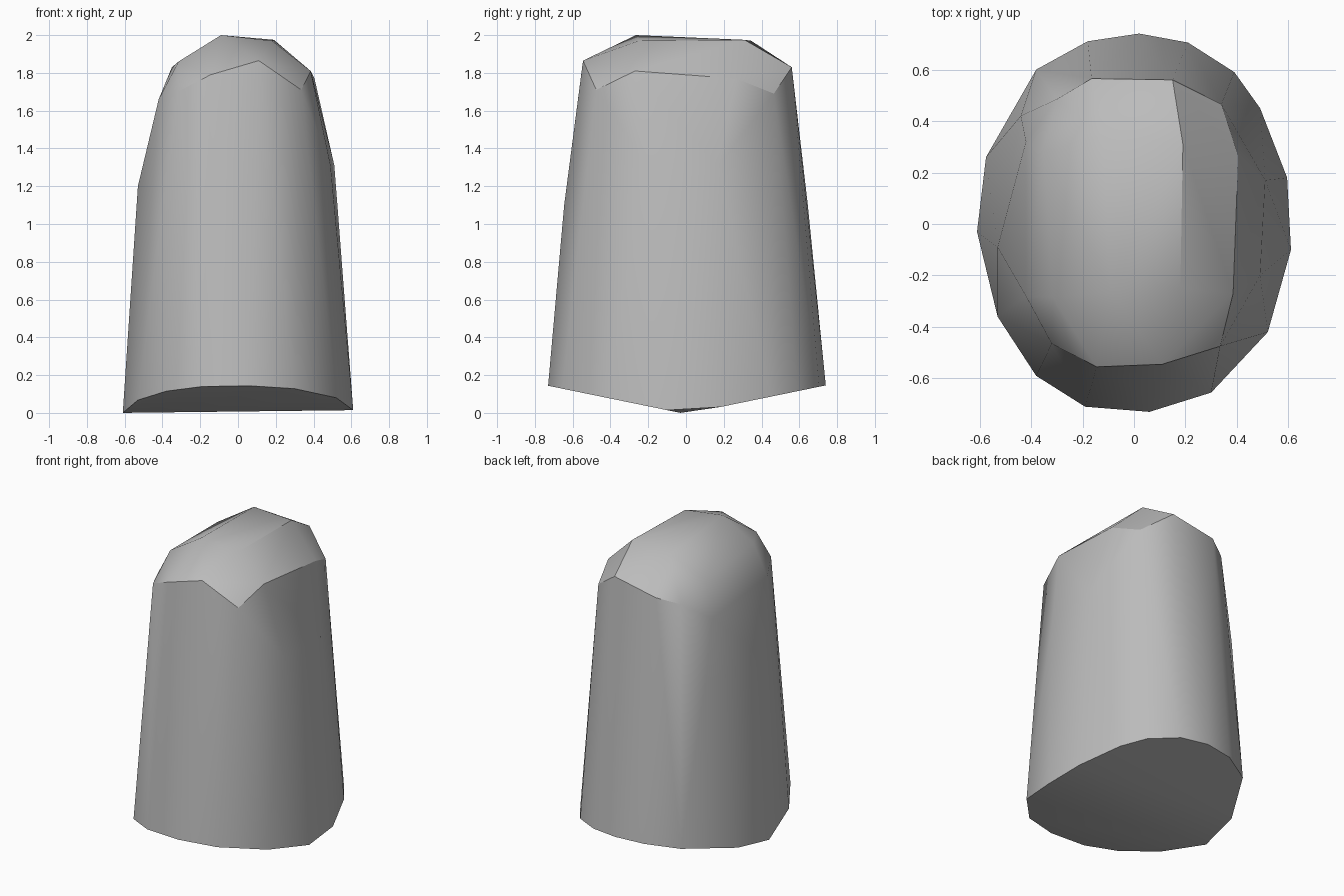
import bpy
import bmesh
import math

# Remove the default object
default_cube = bpy.data.objects.get("Cube")
if default_cube:
    bpy.data.objects.remove(default_cube, do_unlink=True)

# Plain grey material
grey = bpy.data.materials.new("plain_grey")
grey.use_nodes = True
colour = (0.5, 0.5, 0.5, 1)
grey.diffuse_color = colour
grey.node_tree.nodes["Principled BSDF"].inputs["Base Color"].default_value = colour

# Oval outline of the base, counter-clockwise from its right end
base_outline = [
    (-.61, -.03), (-.53, -.36), (-.38, -.59), (-.19, -.71),
    (.06, -.73), (.3, -.655), (.52, -.42), (.61, -.1),
    (.595, .18), (.49, .45), (.39, .59), (.21, .705),
    (.02, .74), (-.18, .71), (-.38, .6), (-.575, .26),
]

# Bulges of the side wall
wall_points = [
    (-.53, -.09, 1.2), (.49, -.2, 1.31), (.51, .17, 1.31),
    (-.42, -.28, 1.66), (-.42, .32, 1.6), (-.44, .42, 1.2),
    (.02, -.645, 1.1), (0, .645, 1.1),
]

# Rim where the wall turns into the crown
rim_points = [
    (-.32, -.465, 1.7), (-.145, -.555, 1.79), (.11, -.545, 1.865),
    (.335, -.475, 1.71), (.385, -.27, 1.81), (.405, .265, 1.77),
    (.34, .465, 1.69), (.15, .56, 1.83), (-.165, .565, 1.77),
    (-.3, .485, 1.73), (-.35, .28, 1.83), (-.315, -.285, 1.86),
]

# Four corners of the crown
crown_points = [
    (-.09, -.265, 2), (.18, -.25, 1.97), (.19, .31, 1.975), (-.12, .345, 1.97),
]


def base_height(y):
    """The underside is a shallow keel that rises to the front and back."""
    return max(0, .205 * abs(y) - .006)


def wrapped_solid(name, points, material):
    """Stretch a closed faceted skin around the points."""
    bm = bmesh.new()
    for point in points:
        bm.verts.new(point)
    result = bmesh.ops.convex_hull(bm, input=bm.verts[:])
    loose = {item for key in ("geom_interior", "geom_unused")
             for item in result[key] if isinstance(item, bmesh.types.BMVert)}
    bmesh.ops.delete(bm, geom=list(loose), context="VERTS")
    bmesh.ops.recalc_face_normals(bm, faces=bm.faces[:])
    mesh = bpy.data.meshes.new(name)
    bm.to_mesh(mesh)
    bm.free()
    mesh.materials.append(material)
    solid = bpy.data.objects.new(name, mesh)
    bpy.context.collection.objects.link(solid)
    return solid


# Tapered block with a faceted domed crown
base_points = [(x, y, base_height(y)) for x, y in base_outline]
body = wrapped_solid(
    "tapered_block", base_points + wall_points + rim_points + crown_points, grey)

# Soft shading that keeps the strong creases
bpy.ops.object.select_all(action="DESELECT")
body.select_set(True)
bpy.context.view_layer.objects.active = body
bpy.ops.object.shade_smooth_by_angle(angle=math.radians(30))
